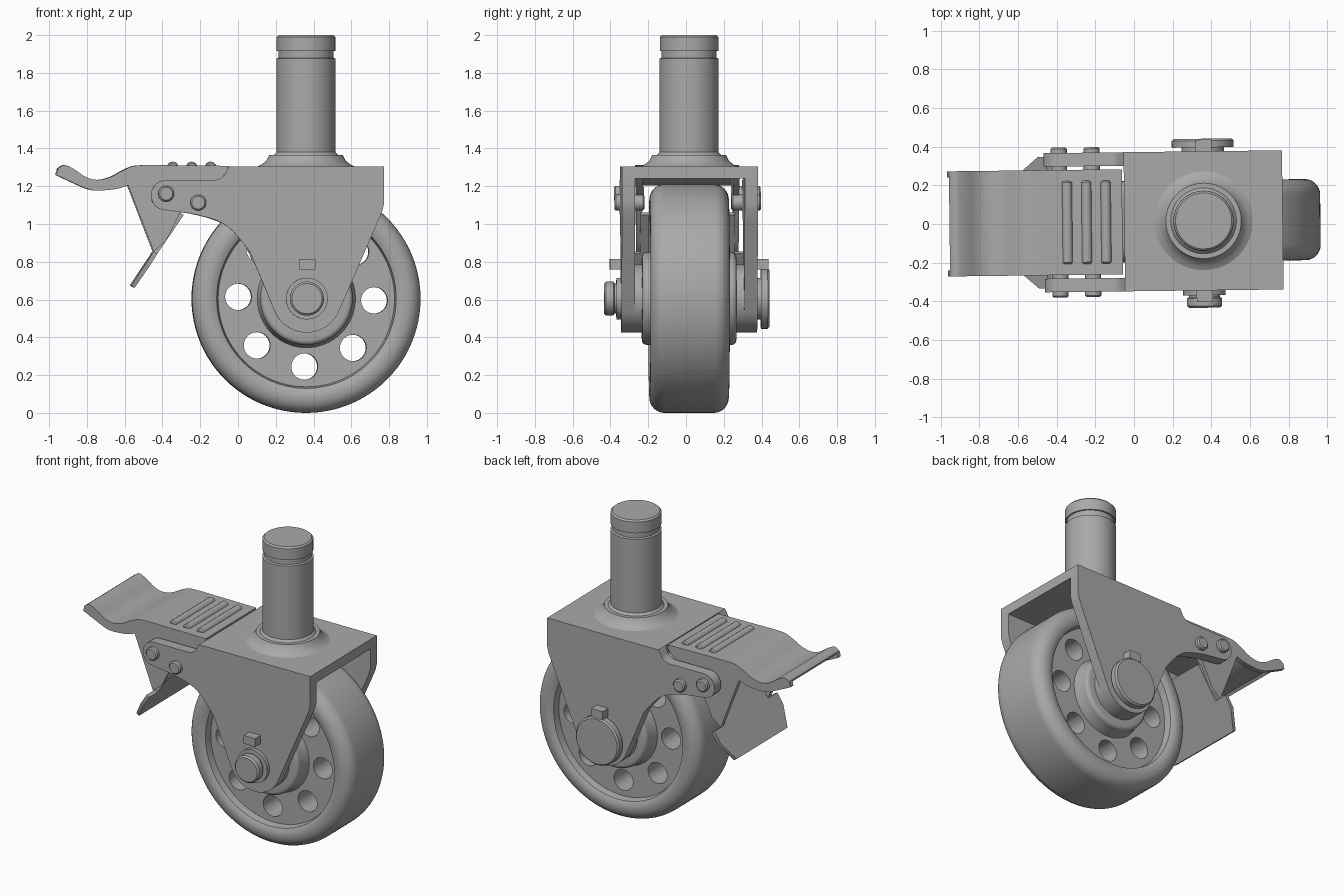
import bpy, bmesh, math
from mathutils import Matrix, Vector

if "Cube" in bpy.data.objects:
    bpy.data.objects.remove(bpy.data.objects["Cube"])

grey = bpy.data.materials.new("steel grey")
grey.use_nodes = True
grey.diffuse_color = (0.4, 0.4, 0.4, 1)
grey.node_tree.nodes["Principled BSDF"].inputs["Base Color"].default_value = grey.diffuse_color

AXLE_X, AXLE_Z = 0.36, 0.605
parts = []


def finish(name, bm):
    bmesh.ops.remove_doubles(bm, verts=bm.verts, dist=1e-5)
    bmesh.ops.recalc_face_normals(bm, faces=bm.faces)
    mesh = bpy.data.meshes.new(name)
    bm.to_mesh(mesh)
    bm.free()
    mesh.materials.append(grey)
    ob = bpy.data.objects.new(name, mesh)
    bpy.context.collection.objects.link(ob)
    parts.append(ob)
    return ob


def prism(name, outline, y0, y1):
    """Extrude an x-z outline along y."""
    bm = bmesh.new()
    face = bm.faces.new([bm.verts.new((x, y0, z)) for x, z in outline])
    ext = bmesh.ops.extrude_face_region(bm, geom=[face])["geom"]
    bmesh.ops.translate(bm, vec=(0, y1 - y0, 0),
                        verts=[v for v in ext if isinstance(v, bmesh.types.BMVert)])
    return finish(name, bm)


def lathe(name, profile, x, z, axis="Y", closed=False, steps=64):
    """Spin (radius, height) points about an axis through (x, 0, z)."""
    bm = bmesh.new()
    vs = [bm.verts.new((r, 0, h)) for r, h in profile]
    es = [bm.edges.new(p) for p in zip(vs, vs[1:])]
    if closed:
        es.append(bm.edges.new((vs[-1], vs[0])))
    bmesh.ops.spin(bm, geom=vs + es, axis=(0, 0, 1), cent=(0, 0, 0),
                   angle=math.tau, steps=steps)
    turn = Matrix.Rotation(-math.pi / 2, 4, "X") if axis == "Y" else Matrix()
    bm.transform(Matrix.Translation((x, 0, z)) @ turn)
    return finish(name, bm)


def cylinder(name, r, y0, y1, x, z, steps=32, edge=0.008):
    return lathe(name, [(0, y0), (r - edge, y0), (r, y0 + edge), (r, y1 - edge),
                        (r - edge, y1), (0, y1)], x, z, steps=steps)


def arc(cx, cz, r, a0, a1, n=10):
    angles = [math.radians(a0 + (a1 - a0) * i / n) for i in range(n + 1)]
    return [(cx + r * math.cos(a), cz + r * math.sin(a)) for a in angles]


def smooth_path(pts, n=6):
    """Catmull-Rom curve through the points."""
    p = [Vector(q) for q in [pts[0], *pts, pts[-1]]]
    out = []
    for a, b, c, d in zip(p, p[1:], p[2:], p[3:]):
        for i in range(n):
            t = i / n
            out.append(tuple(0.5 * (2 * b + (c - a) * t + (2 * a - 5 * b + 4 * c - d) * t * t
                                    + (3 * b - a - 3 * c + d) * t ** 3)))
    return out + [tuple(pts[-1])]


def cut(ob, cutters):
    for c in cutters:
        mod = ob.modifiers.new("cut", "BOOLEAN")
        mod.operation, mod.solver, mod.object = "DIFFERENCE", "EXACT", c
    graph = bpy.context.evaluated_depsgraph_get()
    mesh = bpy.data.meshes.new_from_object(ob.evaluated_get(graph))
    ob.modifiers.clear()
    ob.data = mesh
    for c in cutters:
        parts.remove(c)
        bpy.data.objects.remove(c)


# Wheel: tyre, recessed disc with round holes, hub
half = arc(0.525, 0.13, 0.08, 0, 90, 8)
tyre = half + [(0.5, 0.21), (0.475, 0.195), (0.465, 0.14)]
lathe("tyre", tyre + [(r, -h) for r, h in reversed(tyre)], AXLE_X, AXLE_Z, closed=True, steps=96)
disc = lathe("wheel_disc", [(0.2, 0.15), (0.47, 0.15), (0.47, -0.15), (0.2, -0.15)],
             AXLE_X, AXLE_Z, closed=True, steps=96)
cut(disc, [cylinder("hole_cutter", 0.07, -0.3, 0.3, x, z)
           for x, z in arc(AXLE_X, AXLE_Z, 0.36, -1.5, 313.5, 7)])
hub = [(0, 0.295), (0.18, 0.295), (0.18, 0.25)] + arc(0.22, 0.225, 0.025, 90, 0, 4)
hub += [(0.245, 0.18), (0.26, 0.15)]
lathe("hub", hub + [(r, -h) for r, h in reversed(hub)], AXLE_X, AXLE_Z)

# Fork: one full-width extrusion hollowed between the side plates
lobe = arc(-0.385, 1.153, 0.08, 255, 90, 12)
fork_outline = ([(-0.05, 1.305), (0.77, 1.305), (0.77, 1.11), (0.76, 1.07), (0.735, 1.01)]
                + arc(AXLE_X, AXLE_Z + 0.005, 0.185, -22, -158, 20)
                + smooth_path([(0.06, 0.85), (0.03, 0.89), (-0.04, 0.97), (-0.12, 1.02), (-0.25, 1.055)])
                + lobe + arc(-0.13, 1.3, 0.067, 270, 345, 6))
fork = prism("fork", fork_outline, -0.36, 0.36)
cut(fork, [prism("fork_cutter", [(-1, 0), (-1, 1.5), (-0.05, 1.5), (-0.05, 1.24), (1, 1.24), (1, 0)],
                 -0.29, 0.29)])

# Stem with flared base and a groove near the top
lathe("stem", [(0.265, 1.3), (0.235, 1.315), (0.21, 1.335), (0.195, 1.365), (0.17, 1.365),
               (0.156, 1.38), (0.156, 1.875), (0.145, 1.88), (0.145, 1.915), (0.155, 1.915),
               (0.155, 1.99), (0.145, 2.0), (0, 2.0)], AXLE_X, 0, axis="Z")

# Axle: stepped bolt end at the front, broad head at the back
lathe("axle_end", [(0, -0.45), (0.08, -0.45), (0.09, -0.44), (0.09, -0.4), (0.08, -0.395),
                   (0.08, -0.385), (0.11, -0.385), (0.11, -0.29), (0, -0.29)], AXLE_X, AXLE_Z)
lathe("axle_head", [(0, 0.29), (0.11, 0.29), (0.11, 0.38), (0.16, 0.38), (0.16, 0.415),
                    (0.15, 0.425), (0, 0.425)], AXLE_X, AXLE_Z)
for side, label in ((-1, "front"), (1, "back")):
    tab = [(0.32, 0.76), (0.405, 0.76), (0.405, 0.815), (0.32, 0.815)]
    prism(label + "_tab", tab, side * 0.34, side * 0.42)

# Brake pedal: curved sheet with flanged cheeks
top = smooth_path([(-0.955, 1.295), (-0.92, 1.312), (-0.87, 1.29), (-0.81, 1.25), (-0.75, 1.234),
                   (-0.68, 1.248), (-0.61, 1.285), (-0.55, 1.308), (-0.46, 1.312)]) + [(-0.06, 1.308)]
under = []
for i, p in enumerate(top):
    a, b = Vector(top[max(i - 1, 0)]), Vector(top[min(i + 1, len(top) - 1)])
    d = (b - a).normalized()
    under.append((p[0] + d.y * 0.03, p[1] - d.x * 0.03))
prism("pedal_sheet", top + under[::-1], -0.27, 0.27)
cheek = top + [(-0.06, 1.28), (-0.12, 1.21), (-0.25, 1.13), (-0.31, 1.06), (-0.385, 0.91), (-0.45, 0.855)]
cheek += smooth_path([(-0.585, 1.205), (-0.64, 1.187), (-0.72, 1.178), (-0.79, 1.182),
                      (-0.88, 1.22), (-0.965, 1.26)], 4)
for side, label in ((-1, "front"), (1, "back")):
    prism(label + "_pedal_cheek", cheek, side * 0.24, side * 0.272)
for i in range(3):
    cylinder("pedal_rib", 0.027, -0.215, 0.215, -0.345 + i * 0.1, 1.303, 16)

# Brake flap: sloping plate whose lower lip has chamfered corners
bm = bmesh.new()
rows = [(-0.57, 0.675, 0.275), (-0.495, 0.785, 0.34), (-0.45, 0.855, 0.34),
        (-0.45, 0.855, 0.25), (-0.31, 1.06, 0.25)]
ring = [(x, -w, z) for x, z, w in rows] + [(x, w, z) for x, z, w in reversed(rows)]
face = bm.faces.new([bm.verts.new(p) for p in ring])
new = bmesh.ops.extrude_face_region(bm, geom=[face])["geom"]
bmesh.ops.translate(bm, vec=(0.02, 0, -0.012),
                    verts=[v for v in new if isinstance(v, bmesh.types.BMVert)])
finish("brake_flap", bm)

# Pivot pins through the fork arms
for x, z in ((-0.385, 1.16), (-0.215, 1.113)):
    for side, label in ((-1, "front"), (1, "back")):
        y0, y1 = sorted((side * 0.23, side * 0.388))
        cylinder(label + "_pivot_pin", 0.042, y0, y1, x, z, 24)

# Slight turn of the whole caster, then smooth shading with sharp edges kept
place = Matrix.Translation((0, 0.012, 0)) @ Matrix.Rotation(0.012, 4, "Z")
bpy.ops.object.select_all(action="DESELECT")
for ob in parts:
    ob.data.transform(place)
    ob.select_set(True)
bpy.context.view_layer.objects.active = parts[0]
bpy.ops.object.shade_smooth_by_angle(angle=math.radians(35))
